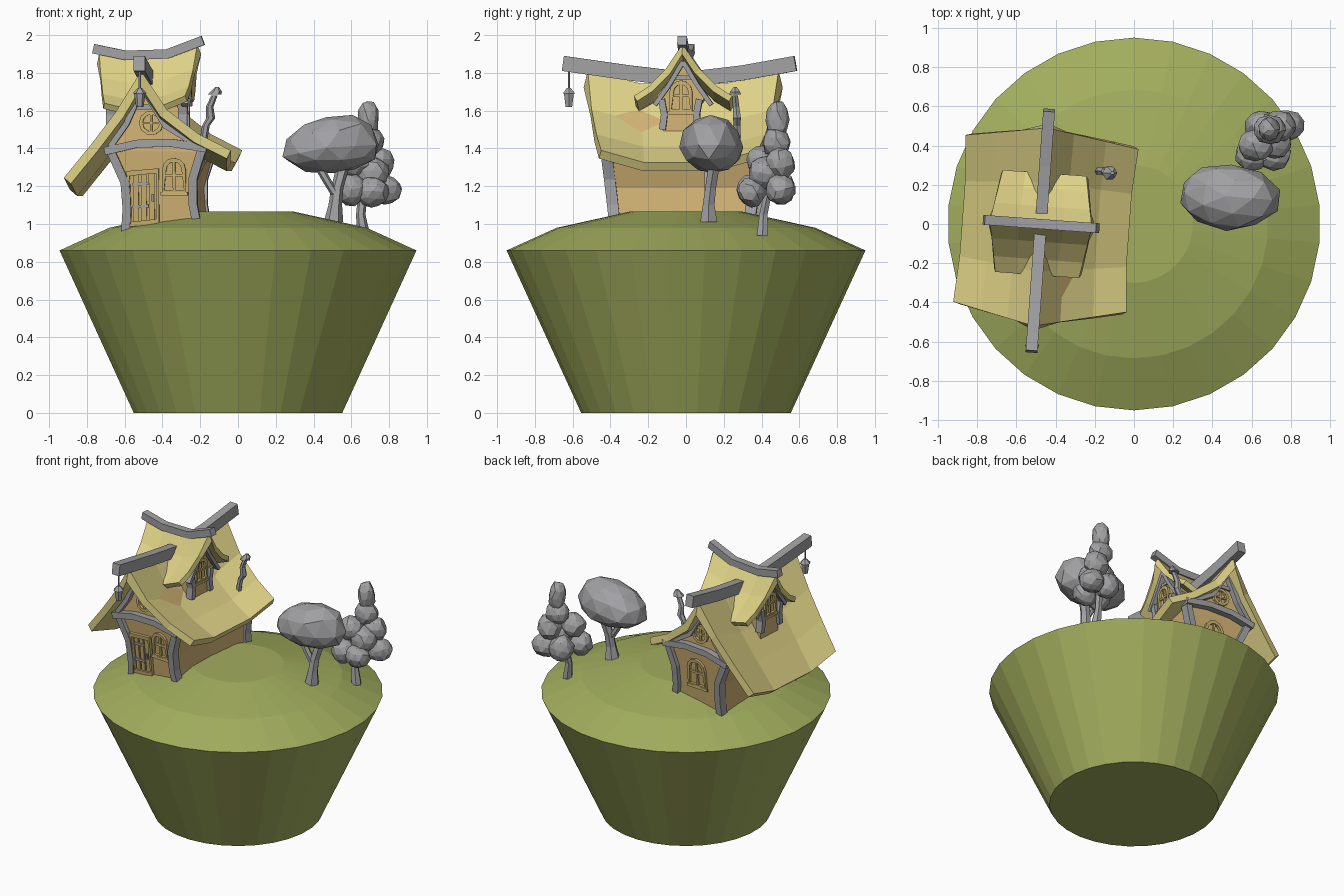
import bpy, math, random
from mathutils import Vector

if "Cube" in bpy.data.objects:
    bpy.data.objects.remove(bpy.data.objects["Cube"])

random.seed(4)


def material(name, rgb):
    m = bpy.data.materials.new(name)
    m.diffuse_color = (*rgb, 1)
    m.use_nodes = True
    m.node_tree.nodes["Principled BSDF"].inputs["Base Color"].default_value = m.diffuse_color
    return m


GRASS = material("grass_green", (0.36, 0.42, 0.11))
ROOF = material("straw_yellow", (0.73, 0.64, 0.24))
WALL = material("plaster_tan", (0.66, 0.46, 0.18))
TRIM = material("window_ochre", (0.60, 0.46, 0.17))
GREY = material("stone_grey", (0.36, 0.36, 0.37))


def make(name, verts, faces, mat):
    me = bpy.data.meshes.new(name)
    me.from_pydata([tuple(v) for v in verts], [], faces)
    me.materials.append(mat)
    ob = bpy.data.objects.new(name, me)
    bpy.context.collection.objects.link(ob)
    return ob


def H(u, v, z):
    """House space (u across, v along the ridge) to world: a slight turn."""
    return Vector((-0.475 + u + 0.073 * v, v - 0.073 * u, z))


def loft(name, rings, mat, caps=True):
    n = len(rings[0])
    faces = [(k * n + i, k * n + (i + 1) % n, (k + 1) * n + (i + 1) % n, (k + 1) * n + i)
             for k in range(len(rings) - 1) for i in range(n)]
    if caps:
        faces += [tuple(range(n))[::-1], tuple(range((len(rings) - 1) * n, len(rings) * n))]
    return make(name, [p for r in rings for p in r], faces, mat)


def beam(name, pts, side, w, h, mat):
    """Rectangular bar along pts; side is the flat axis of the path's plane."""
    pts = [Vector(p) for p in pts]
    side = Vector(side).normalized()
    rings = []
    for i, p in enumerate(pts):
        t = (pts[min(i + 1, len(pts) - 1)] - pts[max(i - 1, 0)]).normalized()
        up = side.cross(t).normalized()
        rings.append([p + side * a * w / 2 + up * b * h / 2
                      for a, b in ((-1, -1), (1, -1), (1, 1), (-1, 1))])
    return loft(name, rings, mat)


def tube(name, path, mat, n=6):
    """path: (x, y, z, radius) rings, horizontal."""
    return loft(name, [[(x + r * math.cos(i * math.tau / n), y + r * math.sin(i * math.tau / n), z)
                        for i in range(n)] for x, y, z, r in path], mat)


# island
N = 30
loft("island", [[(r * math.cos(math.pi / 2 + i * math.tau / N), r * math.sin(math.pi / 2 + i * math.tau / N), z)
                 for i in range(N)] for r, z in ((0.555, 0), (0.95, 0.86), (0.685, 0.98), (0.30, 1.065))], GRASS)


# roofs: a profile swept over four stations, ends curling up
def roof(name, profile, place, thick):
    verts = [place(s, z, k) for s, z in profile for k in (-1, -0.45, 0.45, 1)]
    faces = [(i * 4 + j, i * 4 + 4 + j, i * 4 + 5 + j, i * 4 + 1 + j)
             for i in range(len(profile) - 1) for j in range(3)]
    ob = make(name, verts, faces, ROOF)
    mod = ob.modifiers.new("thickness", 'SOLIDIFY')
    mod.thickness, mod.offset, mod.use_even_offset = thick, -1, True


def curl(k):
    return 0.065 if abs(k) == 1 else 0


def place_main(u, z, k):
    t = abs(u) / 0.45
    return H(u * (1 + 0.6 * curl(k)), k * (0.505 - 0.09 * t) - 0.015 * (1 - t), z + curl(k))


def place_dormer(v, z, k):
    u = -k * (0.26 - 0.18 * abs(v))
    return H(u, v, z + 0.6 * curl(k) + 0.09 * u)


roof("main_roof", [(-0.40, 1.18), (-0.26, 1.355), (-0.13, 1.53), (0, 1.745),
                   (0.13, 1.54), (0.29, 1.41), (0.45, 1.325)], place_main, 0.05)
roof("dormer_roof", [(-0.26, 1.62), (-0.18, 1.67), (-0.09, 1.76), (0, 1.89),
                     (0.09, 1.76), (0.18, 1.67), (0.26, 1.62)], place_dormer, 0.035)

# ridge beams
Y = H(0, 1, 0) - H(0, 0, 0)
X = H(1, 0, 0) - H(0, 0, 0)
beam("main_ridge", [H(0, v, z) for v, z in ((-0.65, 1.85), (-0.3, 1.80), (0, 1.765), (0.3, 1.80), (0.58, 1.85))],
     X, 0.06, 0.08, GREY)
beam("dormer_ridge", [H(u, 0, z) for u, z in ((-0.29, 1.928), (-0.12, 1.893), (0.1, 1.90), (0.29, 1.972))],
     Y, 0.05, 0.05, GREY)


# house walls
def wv(z):
    return 0.35 + 0.05 * min(1, max(0, (z - 0.95) / 0.43))


SECTION = [(-0.11, 0.93), (0.29, 0.96), (0.27, 1.19), (0.32, 1.38), (0, 1.72), (-0.18, 1.39), (-0.10, 1.18)]
verts = []
for k in (-1, 0, 1):
    for u, z in SECTION:
        q = 1 if k else 0.92
        verts.append(H(0.08 + (u - 0.08) * q, k * wv(z), z - (0.06 if k == 0 and z > 1.3 else 0)))
cap = [(0, 1, 2, 6), (6, 2, 3, 5), (5, 3, 4)]
faces = [(k * 7 + i, k * 7 + 7 + i, k * 7 + 7 + (i + 1) % 7, k * 7 + (i + 1) % 7)
         for k in (0, 1) for i in range(7)]
faces += cap + [tuple(14 + i for i in f[::-1]) for f in cap]
make("house_walls", verts, faces, WALL)

# dormer walls
DSEC = [(-0.105, 1.40), (0.075, 1.40), (0.08, 1.62), (0.12, 1.68), (0, 1.85), (-0.14, 1.68), (-0.11, 1.62)]
loft("dormer_walls", [[H(u, v, z) for v, z in DSEC] for u in (-0.19, 0.19)], WALL)


# surface mappings: (a across, z up, d outwards)
def gable(s):
    return lambda a, z, d: H(a, s * (wv(z) + d), z)


def dormer(s):
    return lambda a, z, d: H(s * (0.19 + d), a, z)


# flat frame around an outline
def frame(name, f, pts, width, depth):
    ca = sum(p[0] for p in pts) / len(pts)
    cz = sum(p[1] for p in pts) / len(pts)
    inner = []
    for a, z in pts:
        v = Vector((a - ca, z - cz))
        v *= 1 - width / v.length
        inner.append((ca + v.x, cz + v.y))
    rings = [[f(a, z, d) for a, z in loop]
             for loop, d in ((pts, -0.01), (pts, depth), (inner, depth), (inner, -0.01))]
    return loft(name, rings, TRIM, caps=False)


def bar(name, f, p, q, w, mat=TRIM, d=0.006):
    beam(name, [f(*p, d), f(*q, d)], f(0, 1, 1) - f(0, 1, 0), 0.012, w, mat)


def arch_window(name, f, a, z, w, h):
    r = w / 2
    pts = [(a - r, z), (a + r, z)] + [(a + r * math.cos(i * math.pi / 6), z + h - r + r * math.sin(i * math.pi / 6))
                                      for i in range(7)]
    frame(name + "_frame", f, pts, 0.022, 0.018)
    bar(name + "_mullion", f, (a, z), (a, z + h - 0.01), 0.014)
    bar(name + "_transom", f, (a - r, z + h * 0.52), (a + r, z + h * 0.52), 0.014)
    bar(name + "_sill", f, (a - r - 0.01, z), (a + r + 0.01, z), 0.018, d=0.014)


def round_window(name, f, a, z, r):
    frame(name + "_frame", f, [(a + r * math.cos(i * math.tau / 10), z + r * math.sin(i * math.tau / 10))
                               for i in range(10)], 0.02, 0.018)
    bar(name + "_mullion", f, (a, z - r + 0.01), (a, z + r - 0.01), 0.012)
    bar(name + "_transom", f, (a - r + 0.01, z), (a + r - 0.01, z), 0.012)


# timbers on both gable ends
for s, end in ((-1, "front"), (1, "back")):
    f = gable(s)
    for side, path in (("left", ((-0.095, 0.93), (-0.085, 1.08), (-0.095, 1.22), (-0.175, 1.40))),
                       ("right", ((0.29, 0.97), (0.265, 1.10), (0.265, 1.24), (0.315, 1.40)))):
        beam(end + "_post_" + side, [f(a, z, 0) for a, z in path], Y, 0.06, 0.045, GREY)
    beam(end + "_tie_beam", [f(a, z, 0.015) for a, z in ((-0.20, 1.385), (-0.03, 1.425), (0.15, 1.43), (0.34, 1.40))],
         Y, 0.06, 0.042, GREY)
    beam(end + "_rafter_left", [f(a, z, 0.015) for a, z in ((-0.17, 1.41), (-0.085, 1.53), (0, 1.72))],
         Y, 0.045, 0.03, GREY)
    beam(end + "_rafter_right", [f(a, z, 0.015) for a, z in ((0.30, 1.41), (0.12, 1.52), (0, 1.72))],
         Y, 0.045, 0.03, GREY)
    bar(end + "_collar", f, (-0.05, 1.62), (0.06, 1.62), 0.025, GREY)
    round_window(end + "_gable_window", f, 0.045, 1.535, 0.065)
arch_window("front_window", gable(-1), 0.165, 1.16, 0.125, 0.19)
arch_window("back_window", gable(1), 0.09, 1.13, 0.15, 0.21)

# door
f = gable(-1)
frame("door_frame", f, [(-0.075, 0.985), (0.085, 1.0), (0.085, 1.295), (-0.085, 1.28)], 0.03, 0.022)
for i in range(1, 4):
    a = -0.08 + i * 0.042
    bar("door_plank", f, (a, 1.0), (a, 1.28), 0.03, d=0.004)
for z in (1.09, 1.21):
    bar("door_hinge", f, (-0.055, z), (0.03, z + 0.005), 0.016, GREY, 0.01)
bar("door_handle", f, (0.052, 1.12), (0.052, 1.16), 0.012, GREY, 0.014)

# dormer timbers and windows
for s, end in ((-1, "left"), (1, "right")):
    f = dormer(s)
    for t in (-1, 1):
        path = ((0.095, 1.50), (0.085, 1.58), (0.10, 1.66))
        beam(end + "_dormer_post", [f(t * a - 0.015, z, 0) for a, z in path], X, 0.05, 0.035, GREY)
        rake = ((0.15, 1.63), (0.075, 1.735), (0, 1.86))
        beam(end + "_dormer_rafter", [f(t * a, z, 0.015) for a, z in rake], X, 0.035, 0.024, GREY)
    bar(end + "_dormer_collar", f, (-0.06, 1.775), (0.06, 1.775), 0.02, GREY)
    arch_window(end + "_dormer_window", f, -0.012, 1.59, 0.12, 0.17)

# bent stove pipe with cap
tube("stove_pipe", [(-0.19, 0.27, 1.40, 0.02), (-0.17, 0.27, 1.52, 0.02), (-0.145, 0.27, 1.56, 0.024),
                    (-0.15, 0.265, 1.62, 0.02), (-0.125, 0.26, 1.68, 0.017)], GREY)
tube("pipe_cap", [(-0.125, 0.26, 1.685, 0.037), (-0.115, 0.26, 1.70, 0.03), (-0.11, 0.26, 1.725, 0.01)], GREY)

# hanging lantern
lx, ly = -0.52, -0.62
tube("lantern_cord", [(lx, ly, 1.70, 0.006), (lx, ly, 1.82, 0.006)], GREY)
tube("lantern", [(lx, ly, 1.62, 0.02), (lx, ly, 1.69, 0.03), (lx, ly, 1.692, 0.037), (lx, ly, 1.72, 0.012)], GREY)


# foliage clumps
def blob(name, c, size, tilt=(0, 0, 0), jitter=0.07):
    bpy.ops.mesh.primitive_ico_sphere_add(subdivisions=2, radius=1, location=c, rotation=tilt)
    ob = bpy.context.object
    ob.name, ob.scale = name, size
    for v in ob.data.vertices:
        v.co *= 1 + random.uniform(-jitter, jitter)
    ob.data.materials.append(GREY)
    return ob


# round tree: wide crown, flatter underneath, leaning left
crown = blob("round_tree_crown", (0.485, 0.14, 1.405), (0.26, 0.17, 0.165), (0, -0.12, -0.08), 0.05)
for v in crown.data.vertices:
    if v.co.z < 0:
        v.co.z *= 0.85
    v.co.z += 0.12 * v.co.x if v.co.z > 0 else -0.1 * v.co.x
tube("round_tree_trunk", [(0.505, 0.12, 1.01, 0.052), (0.515, 0.12, 1.10, 0.036), (0.525, 0.13, 1.19, 0.033),
                          (0.56, 0.15, 1.32, 0.035)], GREY)
tube("round_tree_branch", [(0.52, 0.12, 1.15, 0.025), (0.47, 0.12, 1.23, 0.025), (0.43, 0.12, 1.30, 0.025)], GREY)

# clumpy tree
tube("clumpy_tree_trunk", [(0.665, 0.405, 0.94, 0.035), (0.65, 0.41, 1.05, 0.025), (0.66, 0.43, 1.15, 0.025),
                           (0.69, 0.46, 1.40, 0.02)], GREY)
for x, y, z, sx, sy, sz in ((0.69, 0.485, 1.55, 0.058, 0.062, 0.105), (0.69, 0.48, 1.43, 0.085, 0.075, 0.085),
                            (0.62, 0.40, 1.33, 0.09, 0.08, 0.085), (0.74, 0.50, 1.32, 0.085, 0.08, 0.09),
                            (0.78, 0.50, 1.18, 0.09, 0.08, 0.08), (0.60, 0.35, 1.18, 0.085, 0.08, 0.085),
                            (0.71, 0.35, 1.17, 0.09, 0.075, 0.08), (0.65, 0.50, 1.19, 0.085, 0.08, 0.09),
                            (0.71, 0.42, 1.27, 0.09, 0.09, 0.09)):
    blob("clumpy_tree_leaves", (x, y, z), (sx, sy, sz), (random.uniform(-.3, .3), random.uniform(-.3, .3), 0))
